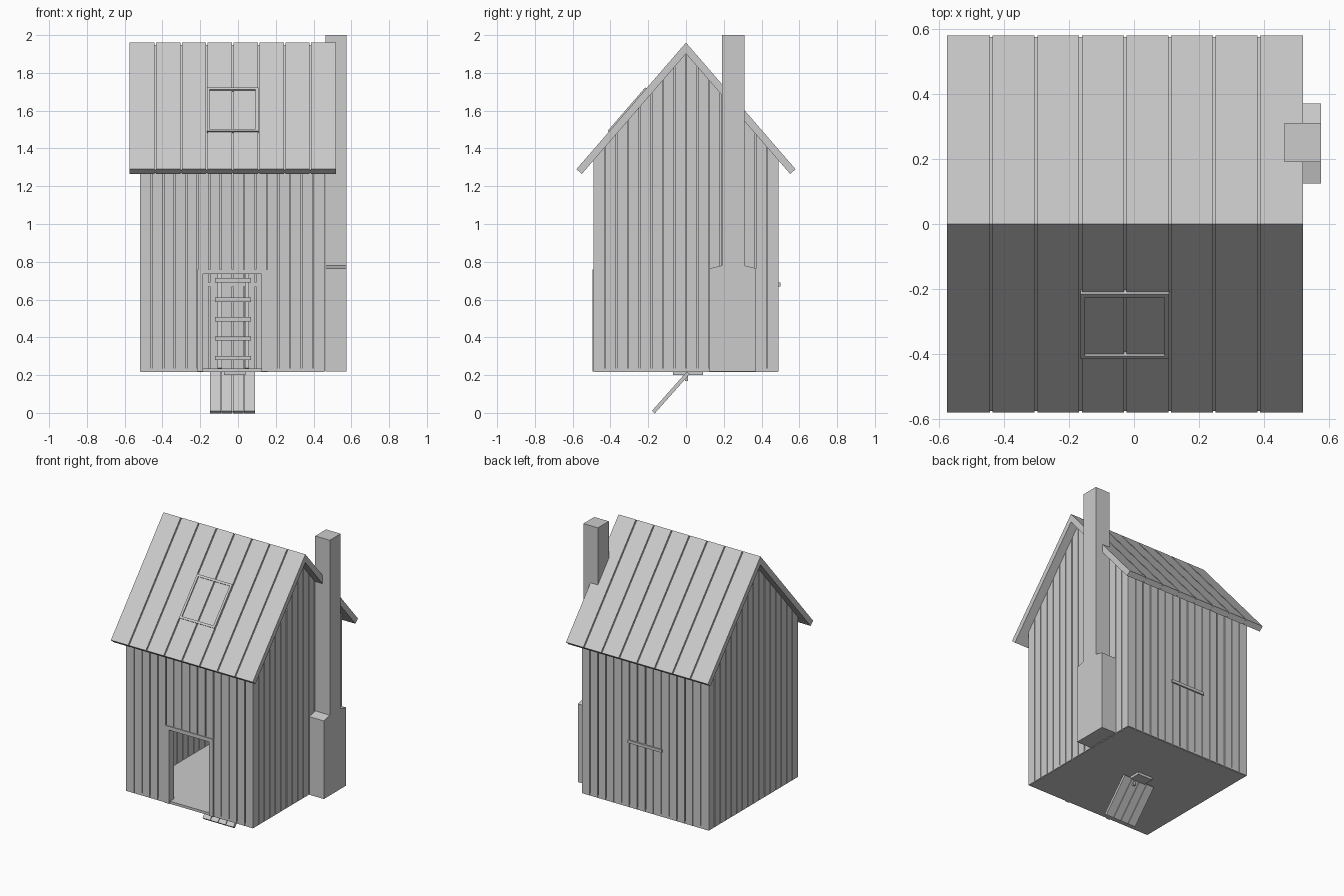
import bpy, bmesh, math
from mathutils import Matrix, Vector

if "Cube" in bpy.data.objects:
    bpy.data.objects.remove(bpy.data.objects["Cube"])

X0, X1, Y, Z0, T = -0.52, 0.46, 0.49, 0.22, 0.05
CX = (X0 + X1) / 2
RIDGE, EAVE_Y, EAVE_Z = 1.96, 0.58, 1.29


def frame(origin, ax, ay, az):
    """Matrix from an origin and three axes."""
    m = Matrix((ax, ay, az)).transposed().to_4x4()
    m.translation = origin
    return m


def prism(name, pts, height, m=Matrix(), trims=()):
    """Polygon extruded along local z, placed by m, trimmed by planes (point, normal)."""
    bm = bmesh.new()
    face = bm.faces.new([bm.verts.new((p[0], p[1], 0)) for p in pts])
    new = bmesh.ops.extrude_face_region(bm, geom=[face])['geom']
    bmesh.ops.translate(bm, vec=(0, 0, height), verts=[v for v in new if isinstance(v, bmesh.types.BMVert)])
    bm.transform(m)
    for co, no in trims:
        r = bmesh.ops.bisect_plane(bm, geom=bm.verts[:] + bm.edges[:] + bm.faces[:],
                                   plane_co=co, plane_no=no, clear_outer=True)
        edges = [e for e in r['geom_cut'] if isinstance(e, bmesh.types.BMEdge) and e.is_boundary]
        bmesh.ops.holes_fill(bm, edges=edges, sides=0)
    bmesh.ops.recalc_face_normals(bm, faces=bm.faces)
    me = bpy.data.meshes.new(name)
    bm.to_mesh(me)
    bm.free()
    ob = bpy.data.objects.new(name, me)
    bpy.context.collection.objects.link(ob)
    return ob


def box(name, x, y, z, m=Matrix()):
    pts = [(x[0], y[0]), (x[1], y[0]), (x[1], y[1]), (x[0], y[1])]
    return prism(name, pts, z[1] - z[0], m @ Matrix.Translation((0, 0, z[0])))


def planked(name, width, n, depth, height, m, trims=(), g=0.004):
    """Slab of n boards: a plan profile with grooves on both faces."""
    front = [(0, 0)]
    for i in range(1, n):
        c = width * i / n
        front += [(c - g, 0), (c - g, 0.008), (c + g, 0.008), (c + g, 0)]
    front.append((width, 0))
    return prism(name, front + [(x, depth - y) for x, y in reversed(front)], height, m, trims)


def cut(ob, cutter):
    mod = ob.modifiers.new('opening', 'BOOLEAN')
    mod.operation, mod.solver, mod.object = 'DIFFERENCE', 'EXACT', cutter
    dg = bpy.context.evaluated_depsgraph_get()
    me = bpy.data.meshes.new_from_object(ob.evaluated_get(dg))
    ob.modifiers.clear()
    ob.data = me
    bpy.data.objects.remove(cutter)


def bar(name, a, b, r):
    """Square bar between two points."""
    a, b = Vector(a), Vector(b)
    m = Matrix.Translation(a) @ (b - a).to_track_quat('Z', 'X').to_matrix().to_4x4()
    return box(name, (-r, r), (-r, r), (0, (b - a).length), m)


# Front and back walls
W = X1 - X0 - 0.004
front = planked('front_wall', W, 16, T, 1.12, frame((X0 + .002, -Y, Z0), (1, 0, 0), (0, 1, 0), (0, 0, 1)), g=.003)
back = planked('back_wall', W, 16, T, 1.12, frame((X0 + .002, Y, Z0), (1, 0, 0), (0, -1, 0), (0, 0, 1)), g=.003)
cut(front, box('door_cutter', (-0.185, 0.125), (-0.6, -0.4), (0.1, 0.735)))
arch = [(CX - .122, .69), (CX + .122, .69)]
arch += [(CX + .122 * math.cos(a), .91 + .122 * math.sin(a)) for a in (math.pi * i / 12 for i in range(13))]
cut(back, prism('window_cutter', arch, 0.3, frame((0, 0.35, 0), (1, 0, 0), (0, 0, 1), (0, 1, 0))))
box('window_sill', (CX - .13, CX + .13), (Y - T, Y + .01), (.67, .69))

# Gable walls, trimmed under the roof
slope = Vector((0, EAVE_Y, EAVE_Z - RIDGE)).normalized()
up = Vector((0, -slope.z, slope.y))
mir = Vector((1, -1, 1))
trims = [((0, 0, 1.905), up), ((0, 0, 1.905), up * mir)]
for name, x, d in (('left_gable', X0, 1), ('right_gable', X1, -1)):
    planked(name, 2 * Y, 16, T, 1.8, frame((x, -Y, Z0), (0, 1, 0), (d, 0, 0), (0, 0, 1)), trims, .003)

# Door surround
box('door_header', (-.215, .155), (-.496, -.47), (.735, .76))
for x in (-.215, .125):
    box('door_jamb', (x, x + .03), (-.496, -.45), (Z0, .735))

# Roof halves, mitred at the ridge
length = math.hypot(EAVE_Y, RIDGE - EAVE_Z)
roof = {}
for name, s in (('front_roof', -1), ('back_roof', 1)):
    k = Vector((1, s, 1))
    d, n = slope * k, -up * k
    m = frame(Vector((-.575, 0, RIDGE)) - d * .06, (1, 0, 0), n, d)
    roof[s] = planked(name, 1.095, 8, .038, length + .06, m, [((0, 0, 0), (0, -s, 0))])

# Skylight opening and frame, in roof coordinates
rm = frame((0, 0, RIDGE), (1, 0, 0), -up * mir, slope * mir)
cut(roof[-1], box('skylight_cutter', (-.15, .093), (-.1, .1), (.335, .61), rm))
for x in (-.165, .093):
    box('skylight_side', (x, x + .015), (-.008, .037), (.32, .625), rm)
for z in (.32, .61):
    box('skylight_end', (-.15, .093), (-.008, .037), (z, z + .015), rm)

# Chimney with a wider hearth base
prof = [(.125, Z0), (.37, Z0), (.37, .765), (.31, .78), (.31, 2), (.19, 2), (.19, .78), (.125, .765)]
prism('chimney', prof, .112, frame((.463, 0, 0), (0, 1, 0), (0, 0, 1), (1, 0, 0)))

# Ground floor and half loft of boards
box('ground_floor', (X0 + .004, X1 - .004), (-Y + .004, Y - .004), (.217, .235))
planked('loft_floor', 2 * Y - .1, 14, .03, .49, frame((X0 + T, -Y + T, 1.1), (0, 1, 0), (0, 0, 1), (1, 0, 0)))
box('loft_beam', (.005, .025), (-.44, .44), (1.06, 1.135))

# Loft railing
for y in (-.335, -.22):
    box('rail_post', (-.138, -.103), (y - .017, y + .017), (1.13, 1.33))
box('loft_rail', (-.13, -.11), (-.335, -.22), (1.28, 1.3))

# Ladder up to the loft
for x in (-.097, .047):
    bar('ladder_rail', (x, -.05, .235), (x, .15, 1.2), .011)
for i in range(9):
    z = .29 + .103 * i
    y = -.05 + .2 * (z - .235) / .965 - .012
    box('ladder_rung', (-.123, .07), (y - .011, y + .011), (z - .011, z + .011))

# Tilted hatch and its hinge plate under the floor
a, b = Vector((-.148, -.172, .003)), Vector((-.148, .012, .21))
d = (b - a).normalized()
planked('hatch', .238, 4, .02, (b - a).length, frame(a + Vector((0, -.008, .008)), (1, 0, 0), (0, -d.z * -1, -d.y), d), g=.002)
box('hinge_plate', (-.075, .04), (-.07, .09), (.2, .219))
box('hinge_peg', (-.005, .012), (-.005, .01), (.17, .22))
